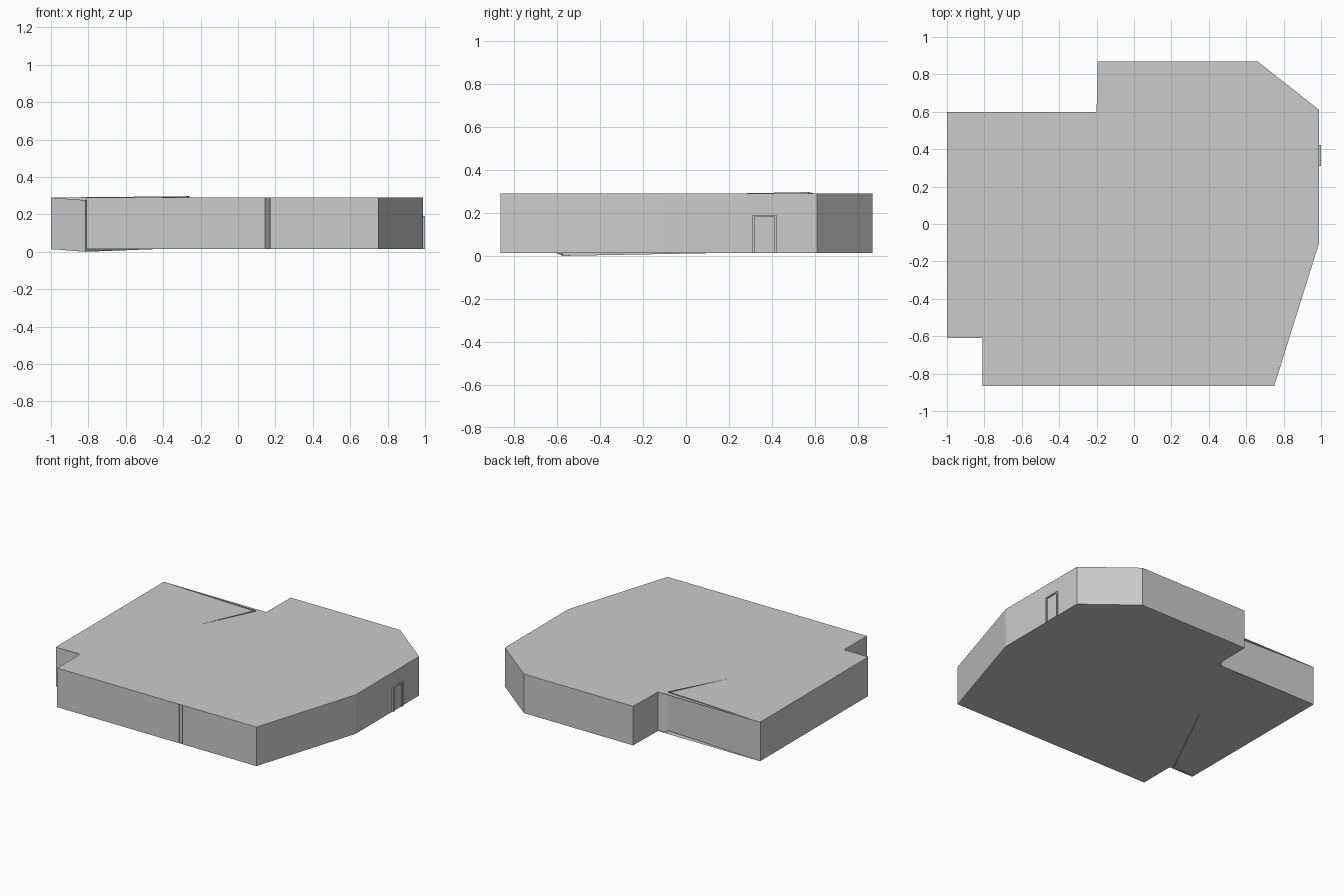
import bpy

if "Cube" in bpy.data.objects:
    bpy.data.objects.remove(bpy.data.objects["Cube"])

FLOOR, ROOF = 0.014, 0.29
OUTLINE = [(-1, 0.6), (-0.2, 0.6), (-0.195, 0.87), (0.66, 0.87), (0.99, 0.61),
           (0.99, -0.1), (0.75, -0.865), (-0.81, -0.865), (-0.81, -0.61), (-1, -0.61)]


def mesh_object(name, verts, faces, thickness=0, offset=0):
    mesh = bpy.data.meshes.new(name)
    mesh.from_pydata(verts, [], faces)
    mesh.update()
    obj = bpy.data.objects.new(name, mesh)
    bpy.context.collection.objects.link(obj)
    if thickness:
        mod = obj.modifiers.new("Thickness", 'SOLIDIFY')
        mod.thickness = thickness
        mod.offset = offset
    return obj


def wall(name, path, closed=False, thickness=0.004, offset=-1):
    """Upright strip along a path of (x, y) or (x, y, vertical shift)."""
    n = len(path)
    lift = [p[2] if len(p) > 2 else 0 for p in path]
    verts = [(p[0], p[1], FLOOR + d) for p, d in zip(path, lift)]
    verts += [(p[0], p[1], ROOF + d) for p, d in zip(path, lift)]
    faces = []
    for i in range(n if closed else n - 1):
        j = (i + 1) % n
        faces.append((j, i, i + n, j + n))
    return mesh_object(name, verts, faces, thickness, offset)


def box(name, lo, hi):
    bpy.ops.mesh.primitive_cube_add(size=1, location=[(a + b) / 2 for a, b in zip(lo, hi)])
    obj = bpy.context.object
    obj.name = name
    obj.scale = [b - a for a, b in zip(lo, hi)]
    return obj


# Floor and ceiling sheets
ring = list(range(len(OUTLINE)))
mesh_object("floor", [(x, y, FLOOR) for x, y in OUTLINE], [ring])
mesh_object("ceiling", [(x, y, ROOF) for x, y in OUTLINE], [ring[::-1]])

# Outer walls, broken by a narrow slot in the front
wall("outer_wall", [(-0.26, 0.575), (-0.2, 0.6)] + OUTLINE[2:7] + [(0.17, -0.865)])
wall("front_wall", [(0.145, -0.865), (-0.81, -0.865), (-0.81, -0.61)])
wall("slot_back", [(0.17, -0.835), (0.145, -0.862)])
wall("slot_side", [(0.17, -0.863), (0.17, -0.835)])

# Slightly tilted side room whose walls poke through floor and ceiling
wall("side_room_wall", [(-1, 0.598), (-0.26, 0.57, 0.007),
                        (-0.815, -0.575, -0.014), (-1, -0.608)], closed=True)

# Door and its frame on the right wall
box("door_leaf", (0.984, 0.32, FLOOR), (0.992, 0.412, 0.182))
for side, y in (("front", 0.31), ("back", 0.412)):
    box("door_jamb_" + side, (0.975, y, FLOOR), (1.0, y + 0.01, 0.19))
box("door_lintel", (0.975, 0.31, 0.182), (1.0, 0.422, 0.19))
